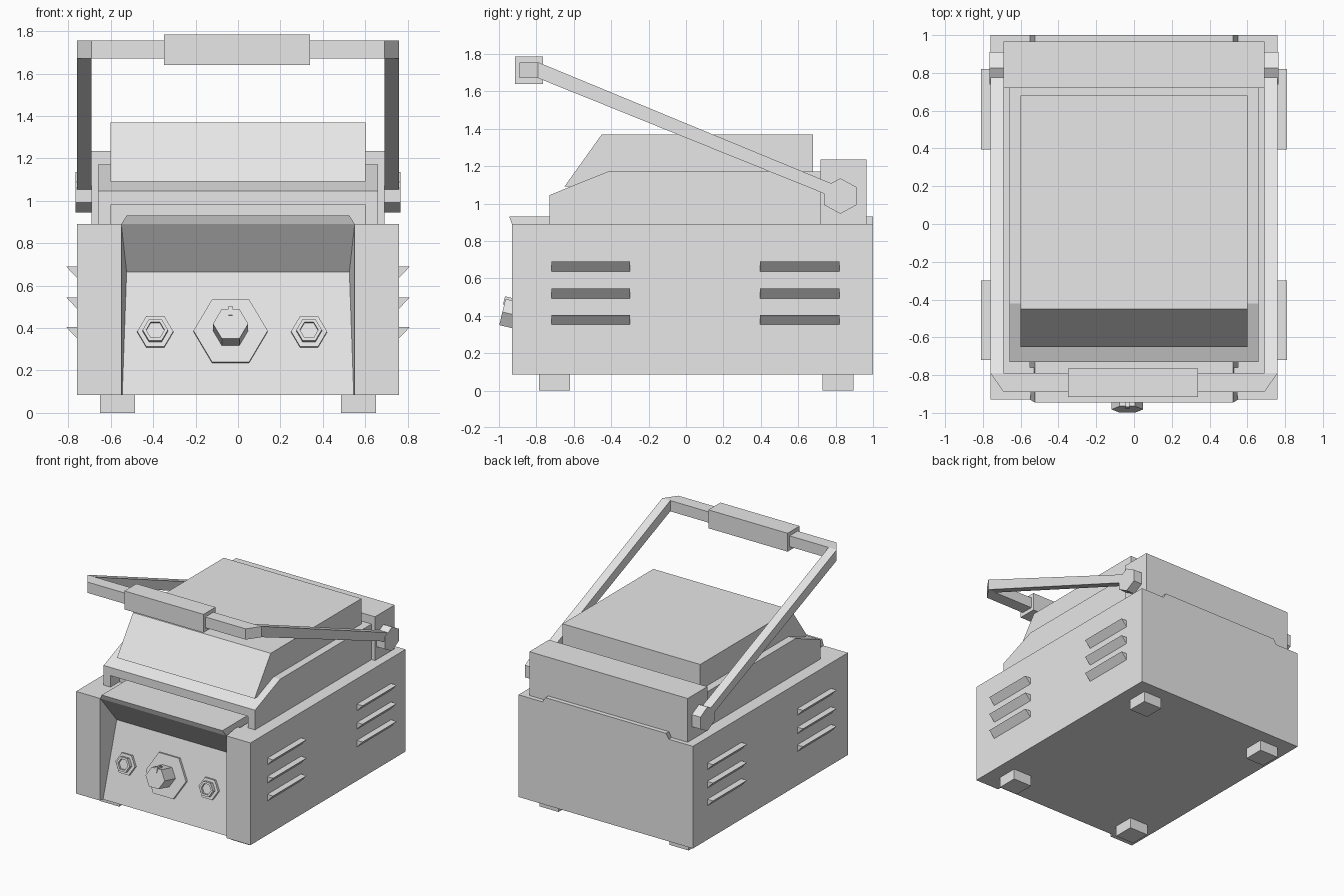
import bpy, bmesh, math
from mathutils import Vector

if "Cube" in bpy.data.objects:
    bpy.data.objects.remove(bpy.data.objects["Cube"])

# One plain grey metal
metal = bpy.data.materials.new("grey_metal")
metal.use_nodes = True
GREY = (0.8, 0.8, 0.8, 1)
metal.diffuse_color = GREY
metal.node_tree.nodes["Principled BSDF"].inputs["Base Color"].default_value = GREY


def finish(name, bm):
    bmesh.ops.recalc_face_normals(bm, faces=bm.faces)
    mesh = bpy.data.meshes.new(name)
    bm.to_mesh(mesh)
    bm.free()
    mesh.materials.append(metal)
    obj = bpy.data.objects.new(name, mesh)
    bpy.context.collection.objects.link(obj)
    return obj


def prism(name, points, direction):
    """Extrude a flat outline along a vector."""
    bm = bmesh.new()
    face = bm.faces.new([bm.verts.new(p) for p in points])
    out = bmesh.ops.extrude_face_region(bm, geom=[face], use_keep_orig=True)
    moved = [v for v in out["geom"] if isinstance(v, bmesh.types.BMVert)]
    bmesh.ops.translate(bm, verts=moved, vec=direction)
    return finish(name, bm)


def box(name, x0, x1, y0, y1, z0, z1):
    return prism(name, [(x0, y0, z0), (x1, y0, z0), (x1, y1, z0), (x0, y1, z0)], (0, 0, z1 - z0))


def side_profile(name, x0, x1, yz):
    """Extrude a y-z outline across x."""
    return prism(name, [(x0, y, z) for y, z in yz], (x1 - x0, 0, 0))


# Body core with sloped control panel, overhang and raised top deck
core = side_profile("body_core", -0.55, 0.55, [
    (-0.90, 0.085), (-0.76, 0.665), (-0.93, 0.89), (-0.945, 0.93),
    (1, 0.93), (1, 0.89), (1, 0.085)])
for v in core.data.vertices:
    if v.co.z > 0.92:
        v.co.x *= 0.955

# Lid shell: open notch at the front, two side skirts
lid_outline = [(-0.73, 1.045), (-0.42, 1.17), (0.73, 1.17), (0.73, 0.89)]
side_profile("lid_middle", -0.6, 0.6, lid_outline + [(-0.62, 0.89), (-0.62, 0.98), (-0.73, 0.98)])
side_profile("lid_cover", -0.6, 0.6, [(-0.65, 1.09), (-0.45, 1.37), (0.68, 1.37), (0.68, 1.09)])
box("hinge_housing", -0.69, 0.69, 0.72, 0.965, 0.89, 1.235)

# Handle bar and grip
box("handle_bar", -0.69, 0.69, -0.89, -0.79, 1.67, 1.755)
box("handle_grip", -0.35, 0.34, -0.915, -0.765, 1.64, 1.785)

# Paired parts on both sides
for s, side in ((1, "left"), (-1, "right")):
    box(f"body_side_{side}", s * 0.55, s * 0.76, -0.93, 1, 0.085, 0.89)
    prism(f"recess_wall_{side}", [(s * 0.55, -0.93, 0.085), (s * 0.525, -0.76, 0.085),
                                  (s * 0.55, -0.76, 0.085)], (0, 0, 0.805))
    side_profile(f"lid_skirt_{side}", s * 0.6, s * 0.66, lid_outline + [(-0.73, 0.89)])

    # Handle arm, mitred corner and hexagonal pivot
    side_profile(f"handle_arm_{side}", s * 0.69, s * 0.76,
                 [(-0.79, 1.755), (0.82, 1.09), (0.82, 1.02), (-0.79, 1.67)])
    prism(f"handle_corner_{side}", [(s * 0.69, -0.89, 1.67), (s * 0.76, -0.79, 1.67),
                                    (s * 0.69, -0.79, 1.67)], (0, 0, 0.085))
    ring = [math.radians(60 * i) for i in range(6)]
    side_profile(f"handle_pivot_{side}", s * 0.68, s * 0.765,
                 [(0.825 + 0.1 * math.sin(a), 1.04 + 0.095 * math.cos(a)) for a in ring])

    # Louvre vents and feet
    for y, depth, end in ((-0.72, 0.42, "front"), (0.395, 0.425, "back")):
        for row, z in enumerate((0.405, 0.545, 0.69)):
            prism(f"vent_{side}_{end}_{row + 1}",
                  [(s * 0.76, y, z), (s * 0.81, y, z), (s * 0.76, y, z - 0.053)], (0, depth, 0))
    for y, end in ((-0.785, "front"), (0.73, "back")):
        box(f"foot_{side}_{end}", s * 0.485, s * 0.65, y, y + 0.165, 0, 0.085)

# Controls stand square to the sloped panel
lean = math.atan2(0.14, 0.58)
ACROSS = Vector((1, 0, 0))
UP = Vector((0, math.sin(lean), math.cos(lean)))
OUT = Vector((0, -math.cos(lean), math.sin(lean)))


def on_panel(x, z):
    return Vector((x, -0.90 + (z - 0.085) * math.tan(lean), z))


def hexagon(centre, r):
    return [centre + r * (math.cos(i * math.pi / 3) * ACROSS + math.sin(i * math.pi / 3) * UP)
            for i in range(6)]


def hex_ring(name, centre, outer, inner, height):
    """Hexagonal collar with a dished middle."""
    bm = bmesh.new()
    loops = [[bm.verts.new(p) for p in hexagon(centre + h * OUT, r)]
             for r, h in ((outer, 0), (outer, height), (inner, height), (inner, height * 0.4))]
    for a, b in zip(loops, loops[1:]):
        for i in range(6):
            j = (i + 1) % 6
            bm.faces.new((a[i], a[j], b[j], b[i]))
    bm.faces.new(loops[0])
    bm.faces.new(loops[-1])
    return finish(name, bm)


dial = on_panel(-0.035, 0.383)
prism("dial_plate", hexagon(dial, 0.175), OUT * 0.02)
prism("dial_knob", hexagon(dial, 0.083), OUT * 0.158)
mark = dial + UP * 0.04 + OUT * 0.1
prism("dial_pointer", [mark + a * ACROSS + b * UP for a, b in
                       ((-0.01, 0), (0.01, 0), (0.01, 0.045), (-0.01, 0.045))], OUT * 0.064)

for x, side in ((-0.39, "right"), (0.335, "left")):
    spot = on_panel(x, 0.38)
    prism(f"lamp_plate_{side}", hexagon(spot, 0.085), OUT * 0.02)
    hex_ring(f"lamp_collar_{side}", spot + OUT * 0.02, 0.06, 0.043, 0.03)
